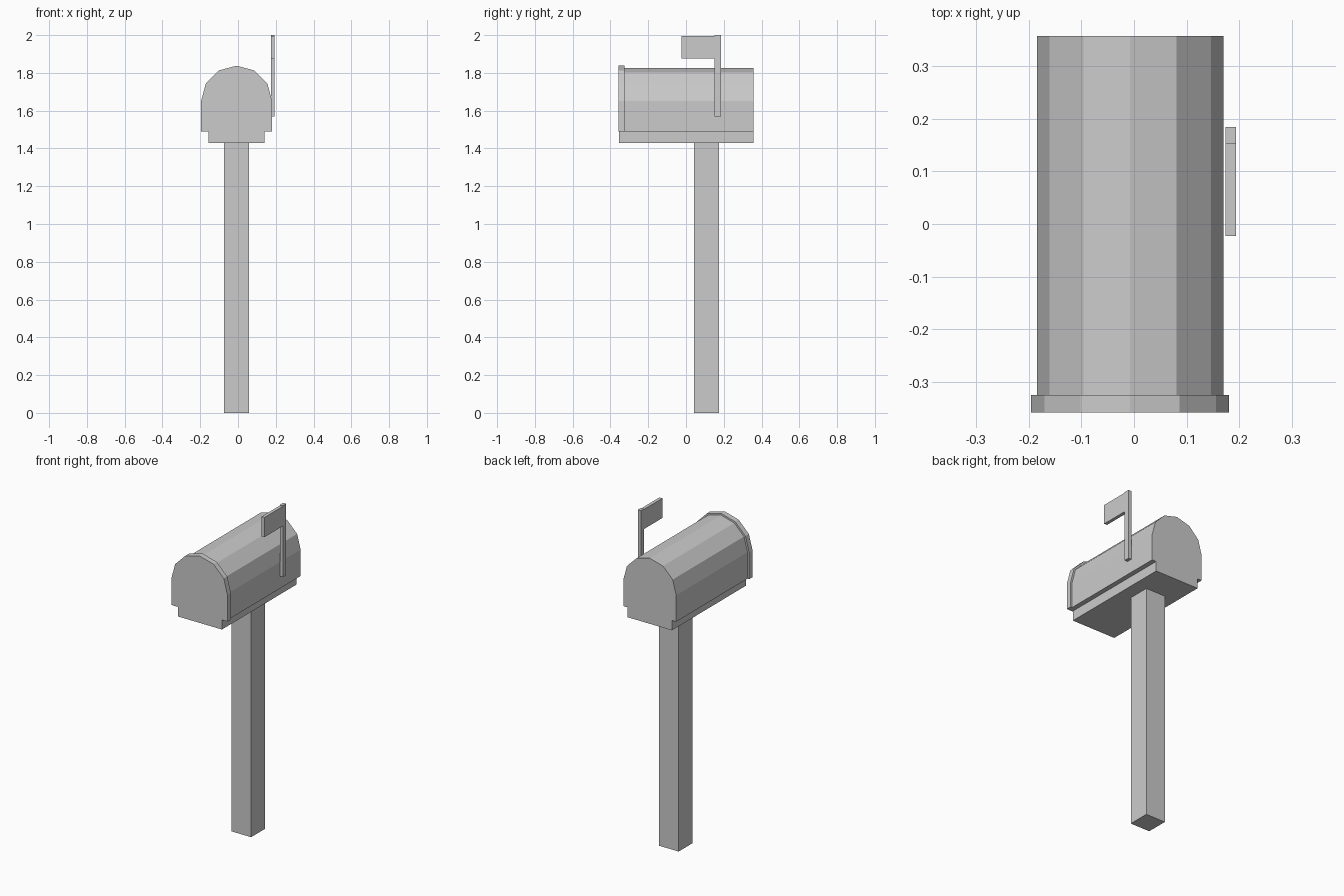
import bpy, bmesh, math
from mathutils import Vector

cube = bpy.data.objects.get("Cube")
if cube:
    bpy.data.objects.remove(cube, do_unlink=True)

grey = bpy.data.materials.new("plain_grey")
grey.use_nodes = True
colour = (0.6, 0.6, 0.6, 1)
grey.diffuse_color = colour
grey.node_tree.nodes["Principled BSDF"].inputs["Base Color"].default_value = colour

CX = -0.0075      # centre line of box and post
SPRING = 1.65     # height where the arch starts
LEDGE = 1.49      # bottom of the box walls
BASE = 1.43       # underside of the box


def extrude(name, profile, start, depth):
    """Extrude a flat outline of 3D points along an axis vector."""
    bm = bmesh.new()
    face = bm.faces.new([bm.verts.new(Vector(p) + Vector(start)) for p in profile])
    result = bmesh.ops.extrude_face_region(bm, geom=[face])
    verts = [v for v in result["geom"] if isinstance(v, bmesh.types.BMVert)]
    bmesh.ops.translate(bm, verts=verts, vec=depth)
    bmesh.ops.recalc_face_normals(bm, faces=bm.faces)
    mesh = bpy.data.meshes.new(name)
    bm.to_mesh(mesh)
    bm.free()
    mesh.materials.append(grey)
    obj = bpy.data.objects.new(name, mesh)
    bpy.context.collection.objects.link(obj)
    return obj


def box(name, x, y, z):
    outline = [(x[0], y[0], z[0]), (x[1], y[0], z[0]),
               (x[1], y[1], z[0]), (x[0], y[1], z[0])]
    return extrude(name, outline, (0, 0, 0), (0, 0, z[1] - z[0]))


def arch(radius, segments=6):
    """Half-round top on straight walls, ending at the ledge."""
    angles = [math.pi * i / segments for i in range(segments + 1)]
    top = [(CX + radius * math.cos(a), 0, SPRING + radius * math.sin(a)) for a in angles]
    return [(CX + radius, 0, LEDGE)] + top + [(CX - radius, 0, LEDGE)]


# Box with a narrower base under it, as one outline
half_base = 0.148
base = [(CX - half_base, 0, LEDGE), (CX - half_base, 0, BASE),
        (CX + half_base, 0, BASE), (CX + half_base, 0, LEDGE)]
extrude("mailbox_body", arch(0.177) + base, (0, -0.354, 0), (0, 0.711, 0))

# Door cap, slightly larger than the box
extrude("mailbox_door", arch(0.188), (0, -0.358, 0), (0, 0.033, 0))

# Square post
box("post", (CX - 0.066, CX + 0.066), (0.042, 0.175), (0, BASE))

# Flag on the left side
flag_x = (0.174, 0.194)
box("flag_arm", flag_x, (0.152, 0.184), (1.568, 2.0))
box("flag_panel", flag_x, (-0.023, 0.152), (1.877, 1.996))
